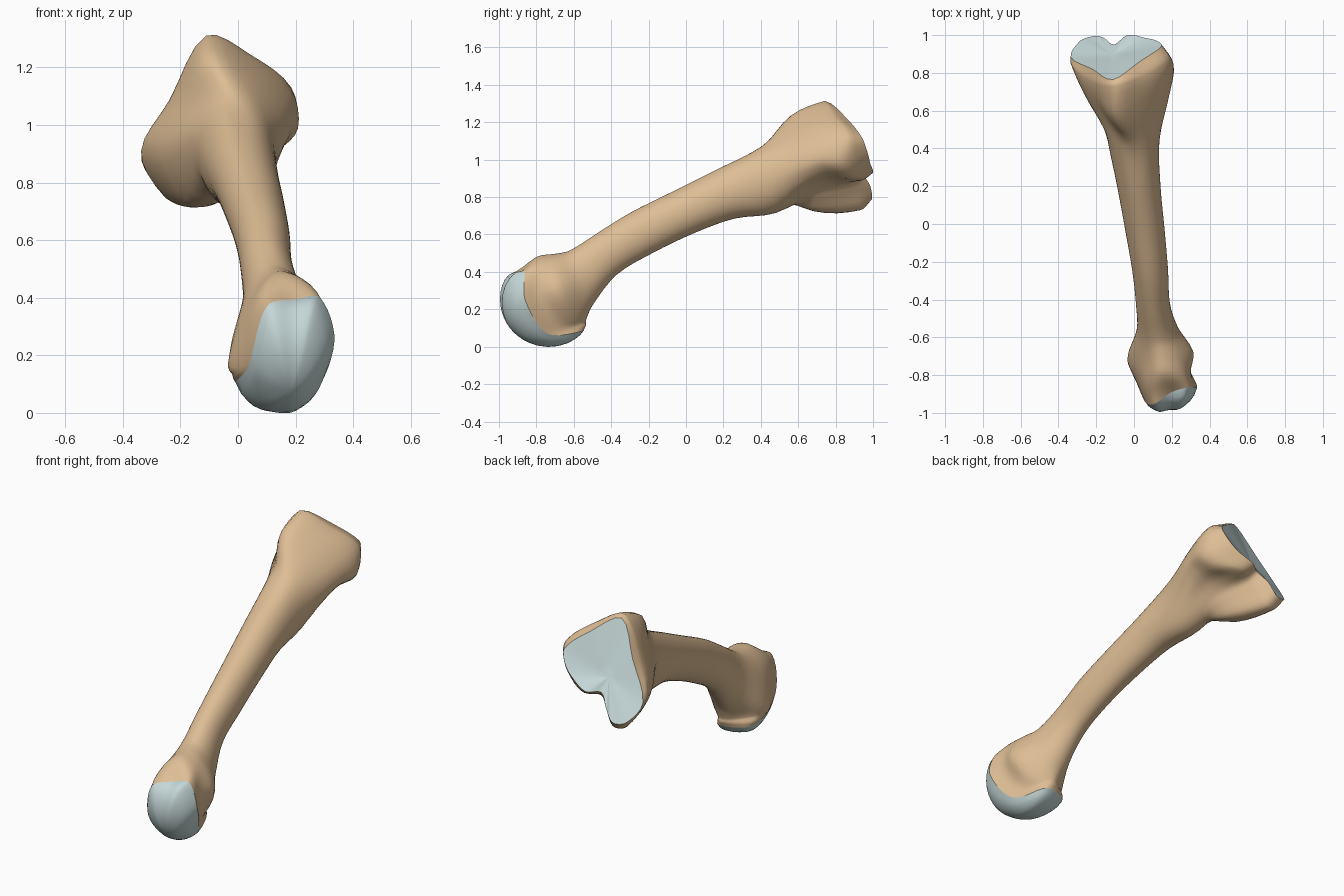
import bpy, bmesh, math
from mathutils import Vector as V

if "Cube" in bpy.data.objects:
    bpy.data.objects.remove(bpy.data.objects["Cube"])

N = 48  # points round every cross-section


def spline(pts, steps, closed=False):
    """Chord-scaled smooth curve through the given points."""
    n = len(pts)
    get = (lambda i: pts[i % n]) if closed else (lambda i: pts[max(0, min(n - 1, i))])
    out = []
    for i in range(n if closed else n - 1):
        p0, p1, p2, p3 = (get(i + k) for k in (-1, 0, 1, 2))
        d0, d, d2 = (p1 - p0).length, (p2 - p1).length, (p3 - p2).length
        m1 = (p2 - p0) * (d / max(d0 + d, 1e-6))
        m2 = (p3 - p1) * (d / max(d + d2, 1e-6))
        for s in range(steps):
            t = s / steps
            out.append(p1 * (2*t**3 - 3*t**2 + 1) + m1 * (t**3 - 2*t**2 + t)
                       + p2 * (3*t**2 - 2*t**3) + m2 * (t**3 - t**2))
    if not closed:
        out.append(pts[-1].copy())
    return out


def section(*pts):
    """Closed cross-section: first point on top, then clockwise from the front."""
    return spline([V(p) for p in pts], N // len(pts), True)


def oval(ty, tz, by, bz, xl, xr):
    """Oval shaft section from its top and bottom (y, z) and its x range."""
    ring = []
    for j in range(N):
        a = 2 * math.pi * j / N
        c = math.cos(a)
        ring.append(V(((xl + xr) / 2 + (xr - xl) / 2 * math.sin(a),
                       (ty + by) / 2 + (ty - by) / 2 * c,
                       (tz + bz) / 2 + (tz - bz) / 2 * c)))
    return ring


def skin(name, rings, mat, angle):
    bm = bmesh.new()
    rows = [[bm.verts.new(p) for p in r] for r in rings]
    for a, b in zip(rows, rows[1:]):
        for j in range(N):
            k = (j + 1) % N
            bm.faces.new((a[j], a[k], b[k], b[j]))
    bmesh.ops.remove_doubles(bm, verts=bm.verts, dist=0.0005)
    me = bpy.data.meshes.new(name)
    bm.to_mesh(me)
    bm.free()
    me.materials.append(mat)
    ob = bpy.data.objects.new(name, me)
    bpy.context.collection.objects.link(ob)
    bpy.ops.object.select_all(action='DESELECT')
    ob.select_set(True)
    bpy.context.view_layer.objects.active = ob
    bpy.ops.object.shade_smooth_by_angle(angle=math.radians(angle))


def material(name, col):
    m = bpy.data.materials.new(name)
    m.diffuse_color = (*col, 1)
    m.use_nodes = True
    m.node_tree.nodes["Principled BSDF"].inputs["Base Color"].default_value = m.diffuse_color
    return m


bone_mat = material("bone_tan", (0.73, 0.51, 0.30))
cart_mat = material("cartilage_blue", (0.56, 0.68, 0.68))

# Head: cartilage edge, side hollows, then widest part of the knuckle
cap_edge = section((.20, -.89, .395), (.285, -.865, .40), (.335, -.86, .25), (.265, -.74, .07),
                   (.17, -.55, .085), (0, -.63, .095), (.04, -.90, .17), (.10, -.955, .37))
hollow = section((.15, -.80, .48), (.27, -.80, .425), (.30, -.78, .27), (.24, -.67, .11),
                 (.15, -.535, .115), (-.01, -.64, .12), (.01, -.83, .16), (.06, -.86, .38))
knuckle = section((.13, -.70, .495), (.24, -.70, .45), (.315, -.68, .30), (.23, -.60, .15),
                  (.13, -.535, .14), (0, -.64, .15), (-.035, -.72, .17), (.03, -.74, .38))

# Shaft
shaft = [oval(-.62, .515, -.50, .22, .015, .235),
         oval(-.47, .61, -.37, .385, .01, .19),
         oval(-.30, .715, -.18, .50, -.01, .18),
         oval(-.07, .83, .05, .61, -.05, .16),
         oval(.15, .94, .26, .685, -.09, .14),
         oval(.41, 1.075, .48, .715, -.14, .135)]

# Base: flare, rim and joint facet with a notched lower lobe
flare = section((-.10, .56, 1.235), (.03, .62, 1.20), (.16, .68, 1.09), (.19, .70, .99),
                (.14, .72, .92), (.06, .72, .88), (.01, .70, .83), (-.02, .68, .78),
                (-.07, .67, .73), (-.18, .71, .74), (-.265, .69, .91), (-.18, .62, 1.09))
rim = section((-.11, .73, 1.31), (.05, .78, 1.24), (.185, .86, 1.13), (.205, .84, .99),
              (.13, .88, .915), (.01, .94, .89), (-.07, .90, .88), (-.11, .91, .83),
              (-.17, .93, .735), (-.25, .92, .745), (-.335, .85, .91), (-.24, .76, 1.08))
facet = section((-.11, .765, 1.30), (.03, .86, 1.22), (.145, .94, 1.12), (.12, .97, 1.04),
                (.06, .985, .98), (-.035, 1.0, .93), (-.105, .95, .925), (-.16, .985, .86),
                (-.21, .995, .79), (-.285, .97, .80), (-.335, .885, .90), (-.22, .82, 1.11))

stations = [cap_edge, hollow, knuckle, *shaft, flare, rim, facet]
columns = [spline([r[j] for r in stations], 4) for j in range(N)]
skin("bone_body", list(zip(*columns)), bone_mat, 50)

# Rounded cartilage cap: edge drawn in to a middle point and swelled round the roller axis
axis_y, axis_z, radius = -.725, .272, .277
mid = V((.18, -.92, .08))
cap = []
for i in range(11):
    t = 1 - i / 10
    ring = []
    for b in cap_edge:
        q = b.lerp(mid, t)
        rb = math.hypot(b.y - axis_y, b.z - axis_z)
        r = rb + (radius - rb) * (1 - (1 - t) ** 2) ** .7
        k = r / math.hypot(q.y - axis_y, q.z - axis_z)
        ring.append(V((q.x, axis_y + (q.y - axis_y) * k, axis_z + (q.z - axis_z) * k)))
    cap.append(ring)
skin("head_cartilage", cap, cart_mat, 60)

# Slightly dished cartilage on the base
centre = V((-.115, .895, 1.0))
skin("base_cartilage", [[p.lerp(centre, t) for p in facet] for t in (0, .25, .5, .75, 1)],
     cart_mat, 60)
